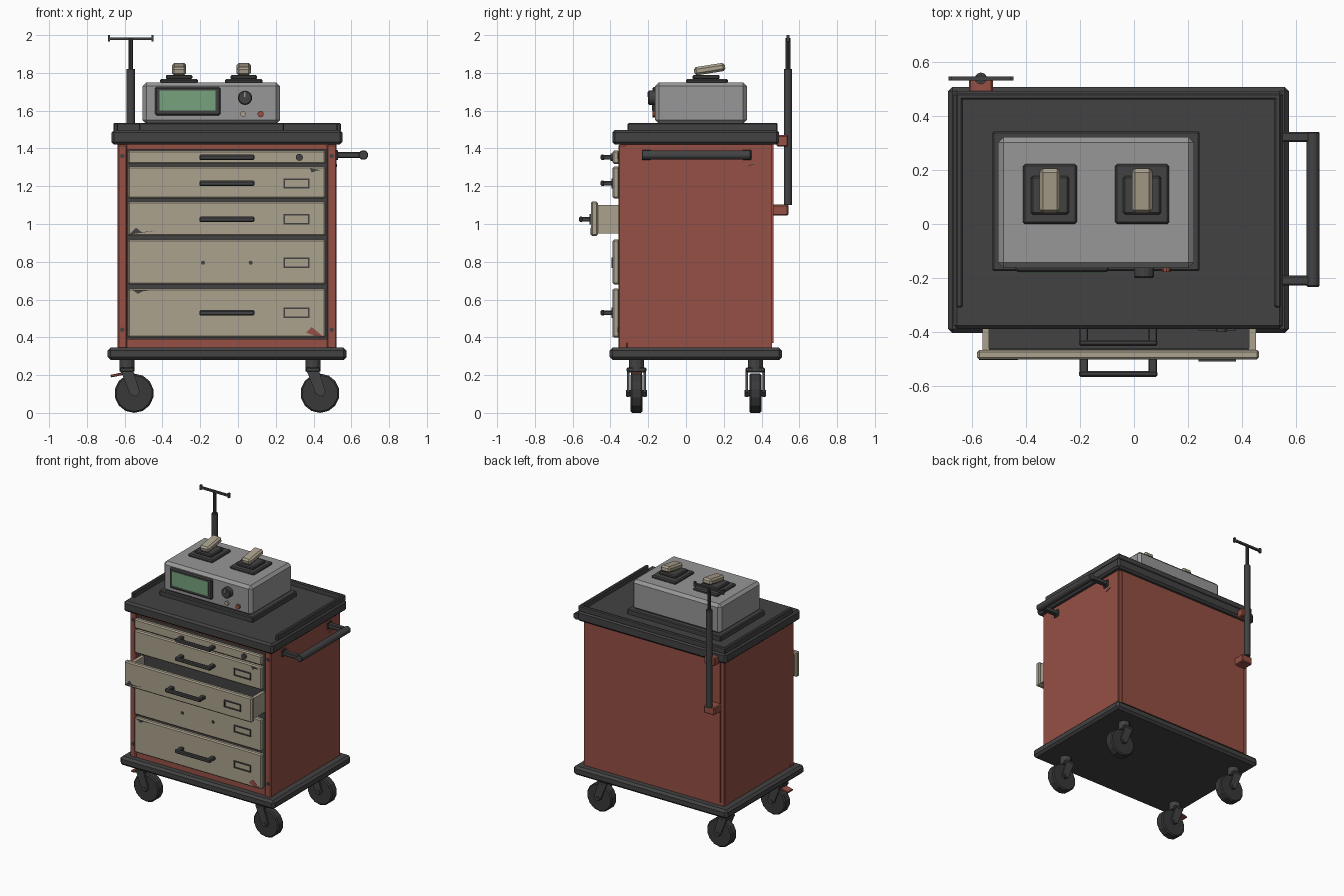
import bpy, bmesh, math
from mathutils import Matrix, Vector

if "Cube" in bpy.data.objects:
    bpy.data.objects.remove(bpy.data.objects["Cube"])


def material(name, r, g, b):
    m = bpy.data.materials.new(name)
    m.use_nodes = True
    m.diffuse_color = (r, g, b, 1)
    m.node_tree.nodes["Principled BSDF"].inputs["Base Color"].default_value = (r, g, b, 1)
    return m


RED = material("rust red paint", .3, .08, .057)
BEIGE = material("beige paint", .41, .36, .27)
BLACK = material("black plastic", .055, .055, .055)
RUBBER = material("dark rubber", .04, .04, .042)
GREY = material("grey casing", .31, .31, .31)
GREEN = material("green display", .18, .36, .2)


def finish(name, bm, mat, bevel=0):
    bmesh.ops.recalc_face_normals(bm, faces=bm.faces)
    mesh = bpy.data.meshes.new(name)
    bm.to_mesh(mesh)
    bm.free()
    mesh.materials.append(mat)
    ob = bpy.data.objects.new(name, mesh)
    bpy.context.collection.objects.link(ob)
    if bevel:
        mod = ob.modifiers.new("edge bevel", 'BEVEL')
        mod.width = bevel
        mod.segments = 1
    return ob


def box(name, mat, x, y, z, bevel=0):
    """Box from (low, high) pairs."""
    bm = bmesh.new()
    size = [b - a for a, b in (x, y, z)]
    mid = [(a + b) / 2 for a, b in (x, y, z)]
    bmesh.ops.create_cube(bm, size=1, matrix=Matrix.Translation(mid) @ Matrix.Diagonal((*size, 1)))
    return finish(name, bm, mat, bevel)


def around(c, half):
    return (c - half, c + half)


def rod(name, mat, start, end, radius, sides=12, bevel=0):
    a, b = Vector(start), Vector(end)
    turn = (b - a).to_track_quat('Z', 'Y').to_matrix().to_4x4()
    bm = bmesh.new()
    bmesh.ops.create_cone(bm, cap_ends=True, segments=sides, radius1=radius, radius2=radius,
                          depth=(b - a).length, matrix=Matrix.Translation((a + b) / 2) @ turn)
    return finish(name, bm, mat, bevel)


def plate(name, mat, points, thickness):
    """Flat outline extruded along a vector."""
    bm = bmesh.new()
    face = bm.faces.new([bm.verts.new(p) for p in points])
    new = bmesh.ops.extrude_face_region(bm, geom=[face])["geom"]
    bmesh.ops.translate(bm, vec=thickness, verts=[v for v in new if isinstance(v, bmesh.types.BMVert)])
    return finish(name, bm, mat)


# Cabinet shell
box("cabinet_body", RED, (-.632, .516), (-.32, .456), (.33, 1.43))
for side, lo, hi in (("right", -.637, -.588), ("left", .47, .521)):
    box(side + "_front_post", RED, (lo, hi), (-.358, -.31), (.33, 1.42), .006)
    for z in (.44, 1.36):
        x = (lo + hi) / 2
        rod(side + "_post_screw", BLACK, (x, -.363, z), (x, -.35, z), .012, 8)
box("bottom_rail", RED, (-.588, .47), (-.352, -.31), (.33, .39))
box("top_rail", RED, (-.588, .47), (-.345, -.31), (1.395, 1.42))
box("drawer_recess", BLACK, (-.588, .47), (-.328, -.315), (.39, 1.395))
box("left_panel", RED, (.512, .521), (-.32, .45), (.37, 1.42))
box("right_panel", RED, (-.637, -.63), (-.32, .45), (.37, 1.42))
box("back_panel", RED, (-.605, .49), (.45, .463), (.37, 1.42))

# Base and worktop with raised lips
box("base_tray", BLACK, (-.69, .575), (-.405, .509), (.28, .345), .016)
box("worktop", BLACK, (-.67, .553), (-.39, .493), (1.42, 1.498), .014)
box("right_lip", BLACK, (-.66, -.635), (-.31, .485), (1.49, 1.535), .006)
box("left_lip", BLACK, (.52, .545), (-.31, .485), (1.49, 1.535), .006)
box("back_lip", BLACK, (-.66, .545), (.462, .485), (1.49, 1.535), .006)


def drawer_handle(y, z):
    box("drawer_handle_bar", BLACK, (-.205, .087), (y - .064, y - .042), around(z, .014), .006)
    for x in (-.187, .069):
        box("drawer_handle_post", BLACK, around(x, .016), (y - .05, y + .005), around(z, .012), .004)


def label_frame(y, z):
    depth = (y - .007, y + .002)
    for dz in (-.023, .023):
        box("label_frame_rail", BLACK, (.24, .378), depth, around(z + dz, .004))
    for x in (.244, .374):
        box("label_frame_end", BLACK, around(x, .004), depth, around(z, .024))


# Drawers: low edge, high edge, fitting height, what is fitted
OPEN_Y, SHUT_Y = -.503, -.388
for lo, hi, z, fit in ((1.317, 1.388, 1.353, "lock"), (1.135, 1.305, 1.215, "label"),
                       (.936, 1.12, 1.025, "open"), (.679, .918, .795, "bare"),
                       (.398, .658, .53, "label")):
    y = OPEN_Y if fit == "open" else SHUT_Y
    box("drawer_front", BEIGE, (-.582, .464), (y, y + .036), (lo, hi), .008)
    if fit != "bare":
        drawer_handle(y, z)
    else:
        for x in (-.185, .067):
            rod("handle_hole", BLACK, (x, y - .005, z), (x, y + .005, z), .011, 8)
    if fit == "lock":
        rod("drawer_lock", BLACK, (.325, y - .012, z), (.325, y + .005, z), .019, 12)
    else:
        label_frame(y, z)

# Open drawer tray
for x in ((-.563, -.538), (.427, .452)):
    box("drawer_wall", BEIGE, x, (-.47, -.325), (.95, 1.1))
box("drawer_floor", BLACK, (-.54, .43), (-.47, -.325), (.95, .965))
box("drawer_liner", BLACK, (-.538, .427), (-.468, -.46), (.96, 1.095))

# Chipped paint
for mat, y, pts in (
        (BLACK, OPEN_Y, ((-.575, .944), (-.43, .965), (-.51, .957), (-.54, .98))),
        (BLACK, SHUT_Y, ((-.56, .652), (-.455, .648), (-.5, .645), (-.53, .63))),
        (BLACK, SHUT_Y, ((.38, 1.295), (.44, 1.285), (.41, 1.28), (.39, 1.272))),
        (RED, SHUT_Y, ((.36, .425), (.4, .41), (.455, .402), (.42, .43), (.39, .455)))):
    plate("paint_chip", mat, [(x, y - .002, z) for x, z in pts], (0, .004, 0))
plate("side_paint_chip", BLACK, [(.523, .32, 1.303), (.523, .37, 1.318), (.523, .34, 1.316)], (-.004, 0, 0))

# Side push handle
rod("push_bar", BLACK, (.664, -.233, 1.365), (.664, .342, 1.365), .026, 10, .004)
for y in (-.21, .323):
    box("push_bar_arm", BLACK, (.515, .66), around(y, .018), around(1.365, .016), .005)
    box("push_bar_mount", BLACK, (.515, .53), around(y, .024), around(1.365, .027), .004)

# Casters with trailing wheels
for x in (-.587, .397):
    for y in (-.262, .367):
        wx, wz = x + .037, .104
        rod("caster_stem", BLACK, (x, y, .22), (x, y, .29), .04, 12)
        box("caster_crown", BLACK, around(x, .038), around(y, .052), (.215, .24), .006)
        rod("caster_wheel", RUBBER, (wx, y - .032, wz), (wx, y + .032, wz), .104, 14, .008)
        rod("caster_axle", BLACK, (wx, y - .056, wz), (wx, y + .056, wz), .016, 8)
        for side in (-1, 1):
            fork = ((x - .036, .23), (x + .03, .23), (wx + .03, .11), (wx + .012, .085), (wx - .022, .1))
            plate("caster_fork", BLACK, [(a, y + side * .038, b) for a, b in fork], (0, side * .013, 0))
pedal = box("brake_pedal", RED, (-.042, .042), (-.03, .03), (-.007, .007), .003)
pedal.location = (-.633, -.262, .203)
pedal.rotation_euler.y = math.radians(-12)

# Telescopic pole on the back
PX, PY = -.568, .54
rod("pole_sleeve", BLACK, (PX, PY, 1.1), (PX, PY, 1.82), .022, 12)
rod("pole_rod", BLACK, (PX, PY, 1.8), (PX, PY, 1.985), .012, 10)
box("pole_crossbar", BLACK, around(PX, .121), around(PY, .008), (1.974, 1.988))
for x in (PX - .115, PX + .115):
    box("pole_hook", BLACK, around(x, .006), around(PY, .008), (1.965, 2))
box("upper_pole_bracket", RED, around(PX, .044), (.48, PY), (1.41, 1.47), .006)
box("lower_pole_bracket", RED, around(PX, .044), (.455, PY + .002), (1.045, 1.102), .006)

# Instrument on the worktop
box("instrument_base", BLACK, (-.525, .243), (-.175, .344), (1.49, 1.535), .006)
box("instrument_case", GREY, (-.505, .222), (-.163, .322), (1.53, 1.75), .02)
box("screen_bezel", BLACK, (-.44, -.093), (-.178, -.155), (1.575, 1.725), .008)
box("screen", GREEN, (-.415, -.118), (-.181, -.17), (1.6, 1.706))
rod("dial", BLACK, (.037, -.2, 1.668), (.037, -.155, 1.668), .038, 14, .005)
box("dial_pointer", GREY, around(.037, .004), (-.203, -.195), (1.672, 1.7))
rod("beige_button", BEIGE, (.027, -.175, 1.582), (.027, -.155, 1.582), .015, 10)
rod("red_button", RED, (.12, -.178, 1.582), (.12, -.155, 1.582), .017, 10)

# Paddle rests with angled grips
for x in (-.312, .03):
    box("paddle_rest", BLACK, around(x, .1), (0, .222), (1.745, 1.768), .007)
    box("paddle_plate", BLACK, around(x, .07), (.035, .178), (1.765, 1.79), .007)
    grip = box("paddle_grip", BEIGE, around(0, .038), around(0, .083), around(0, .022), .012)
    grip.location = (x, .125, 1.82)
    grip.rotation_euler.x = math.radians(9)
